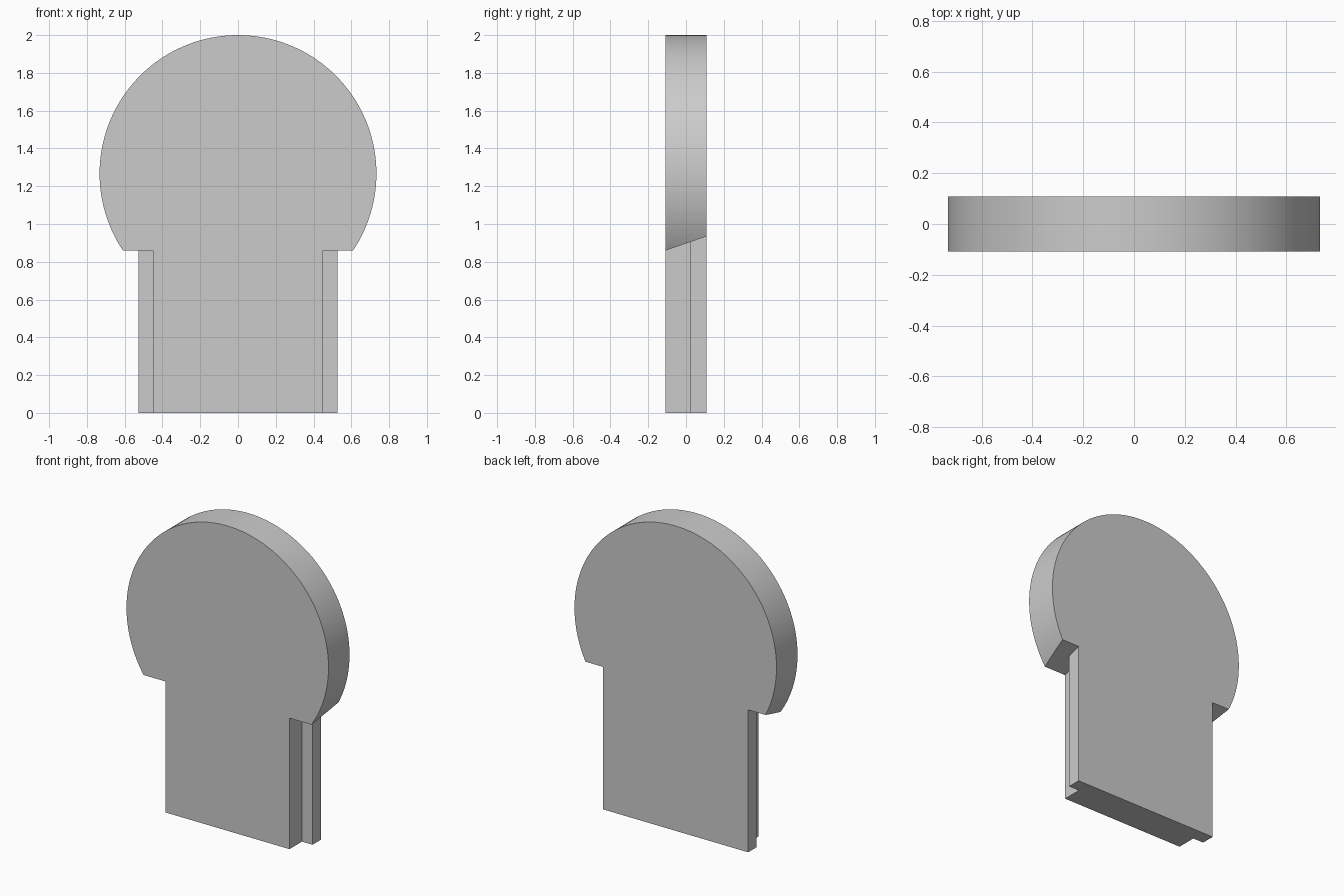
import bpy, bmesh, math

cube = bpy.data.objects.get("Cube")
if cube:
    bpy.data.objects.remove(cube)

RADIUS, CENTRE_Z = 0.733, 1.267
HALF_DEPTH = 0.109
STEM_FRONT, STEM_BACK, STEP_Y = 0.45, 0.527, 0.02
SEGMENTS = 96

grey = bpy.data.materials.new("light grey")
grey.use_nodes = True
colour = (0.6, 0.6, 0.6, 1)
grey.diffuse_color = colour
grey.node_tree.nodes["Principled BSDF"].inputs["Base Color"].default_value = colour


def shoulder_z(y):
    """Height of the sloping underside of the round head."""
    return 0.897 + 0.345 * y


def add_prism(bm, bottom, top):
    """Closed prism between two matching outlines."""
    a = [bm.verts.new(p) for p in bottom]
    b = [bm.verts.new(p) for p in top]
    bm.faces.new(a)
    bm.faces.new(b)
    for i in range(len(a)):
        j = (i + 1) % len(a)
        bm.faces.new((a[i], a[j], b[j], b[i]))


def make_object(name, bm):
    bmesh.ops.recalc_face_normals(bm, faces=bm.faces)
    mesh = bpy.data.meshes.new(name)
    bm.to_mesh(mesh)
    bm.free()
    mesh.materials.append(grey)
    obj = bpy.data.objects.new(name, mesh)
    bpy.context.collection.objects.link(obj)
    return obj


# Plate: round head running straight down into a stem blank
start, end = math.radians(-35), math.radians(215)
outline = []
for i in range(SEGMENTS + 1):
    t = start + (end - start) * i / SEGMENTS
    outline.append((RADIUS * math.cos(t), CENTRE_Z + RADIUS * math.sin(t)))
outline += [(outline[-1][0], 0), (outline[0][0], 0)]
bm = bmesh.new()
add_prism(bm, [(x, -HALF_DEPTH, z) for x, z in outline],
          [(x, HALF_DEPTH, z) for x, z in outline])
plate = make_object("round_headed_plate", bm)

# Stepped cutters that leave the stem and the sloping shoulders
step = [(STEM_FRONT, -0.3), (0.9, -0.3), (0.9, 0.3),
        (STEM_BACK, 0.3), (STEM_BACK, STEP_Y), (STEM_FRONT, STEP_Y)]
bm = bmesh.new()
for side in (-1, 1):
    add_prism(bm, [(side * x, y, -0.2) for x, y in step],
              [(side * x, y, shoulder_z(y)) for x, y in step])
cutter = make_object("shoulder_cutter", bm)
cutter.hide_render = True

cut = plate.modifiers.new("shoulders", "BOOLEAN")
cut.operation = "DIFFERENCE"
cut.solver = "EXACT"
cut.object = cutter

# Apply the cut, then smooth the rim only
bpy.ops.object.select_all(action="DESELECT")
plate.select_set(True)
bpy.context.view_layer.objects.active = plate
bpy.ops.object.modifier_apply(modifier=cut.name)
bpy.data.objects.remove(cutter)
bpy.ops.object.shade_smooth_by_angle(angle=math.radians(20))
